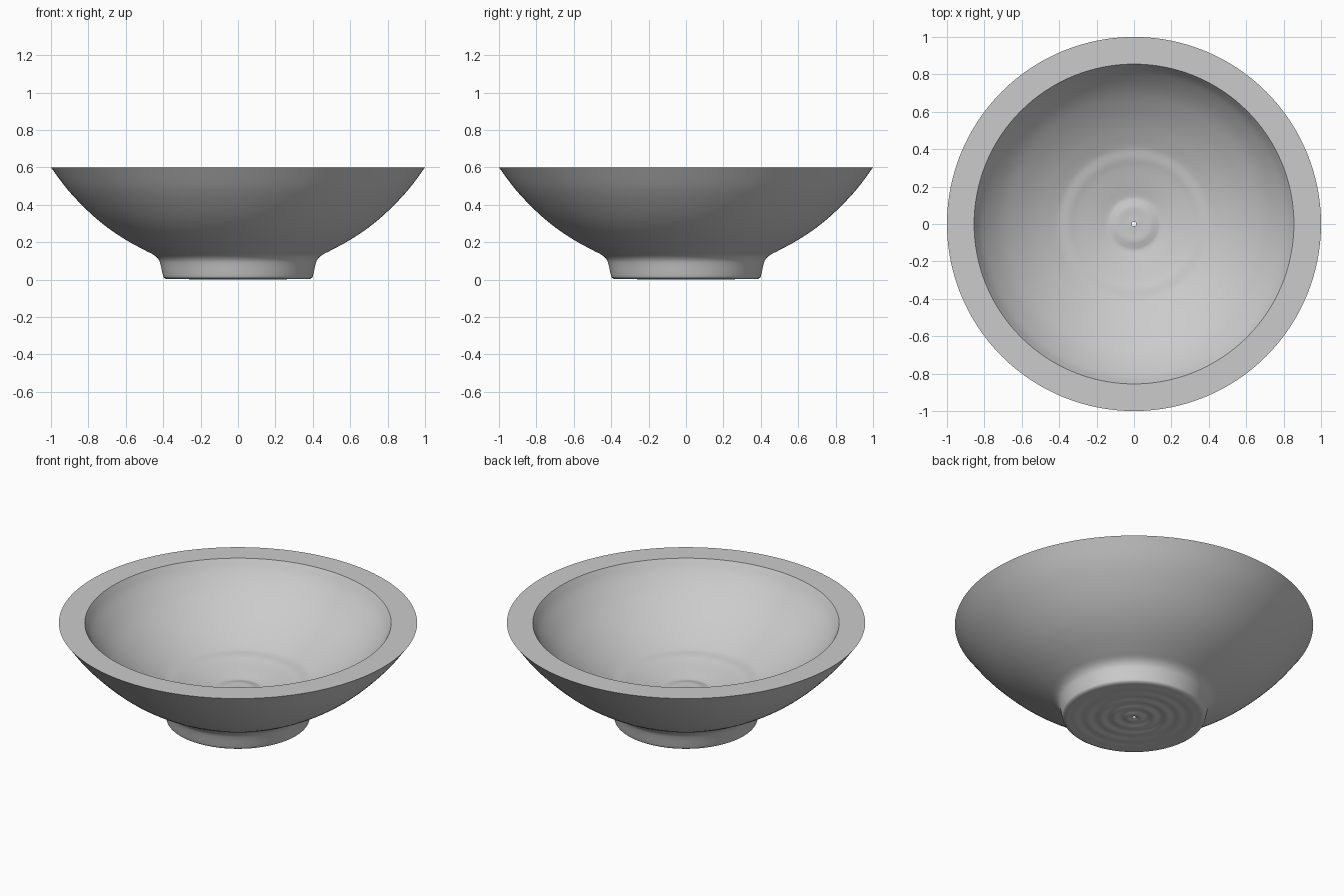
import bpy, bmesh, math
from mathutils import Vector

cube = bpy.data.objects.get("Cube")
if cube:
    bpy.data.objects.remove(cube, do_unlink=True)

SEGMENTS = 128
HOLE = 0.012


def smooth(points, steps=4):
    """Catmull-Rom curve through (radius, height) points."""
    p = [Vector(q) for q in points]
    p = [2 * p[0] - p[1]] + p + [2 * p[-1] - p[-2]]
    out = []
    for a, b, c, d in zip(p, p[1:], p[2:], p[3:]):
        for i in range(steps):
            t = i / steps
            out.append(0.5 * (2 * b + (c - a) * t + (2 * a - 5 * b + 4 * c - d) * t * t
                              + (3 * b - a - 3 * c + d) * t ** 3))
    return out + [p[-2]]


# Underside of the foot, with shallow turning rings
underside = []
for i in range(41):
    r = HOLE + (0.365 - HOLE) * i / 40
    fade = 1 - r / 0.365
    underside.append(Vector((r, 0.004 + 0.004 * fade ** 0.5 * math.cos(r * 85))))

# Rounded foot edge, flared foot and outer wall
outer = smooth([(0.385, 0.004), (0.397, 0.012), (0.403, 0.03), (0.414, 0.08), (0.425, 0.108),
                (0.45, 0.132), (0.5, 0.158), (0.6, 0.213), (0.7, 0.28), (0.8, 0.365),
                (0.91, 0.48), (1.0, 0.6)])

# Inner wall down to the crease, then the gently dished floor with a low boss
wall = smooth([(0.855, 0.6), (0.81, 0.53), (0.72, 0.435), (0.62, 0.36), (0.53, 0.305), (0.44, 0.26)])
floor = smooth([(0.44, 0.26), (0.4, 0.244), (0.35, 0.234), (0.3, 0.219), (0.2, 0.196),
                (0.145, 0.184), (0.12, 0.187), (0.09, 0.193), (0.05, 0.192), (HOLE, 0.193)])
profile = underside + outer + wall + floor[1:]

# Turn the closed profile around the vertical axis
bm = bmesh.new()
verts = [bm.verts.new((q.x, 0, q.y)) for q in profile]
edges = [bm.edges.new((a, b)) for a, b in zip(verts, verts[1:] + verts[:1])]
bmesh.ops.spin(bm, geom=verts + edges, cent=(0, 0, 0), axis=(0, 0, 1),
               angle=math.tau, steps=SEGMENTS, use_merge=True)
bmesh.ops.remove_doubles(bm, verts=bm.verts[:], dist=0.00005)
bmesh.ops.recalc_face_normals(bm, faces=bm.faces[:])
mesh = bpy.data.meshes.new("bowl")
bm.to_mesh(mesh)
bm.free()

bowl = bpy.data.objects.new("bowl", mesh)
bpy.context.collection.objects.link(bowl)

# Plain grey clay
grey = bpy.data.materials.new("plain grey")
grey.use_nodes = True
colour = (0.6, 0.6, 0.6, 1)
grey.diffuse_color = colour
grey.node_tree.nodes["Principled BSDF"].inputs["Base Color"].default_value = colour
mesh.materials.append(grey)

# Smooth surfaces, crisp rim
bpy.ops.object.select_all(action="DESELECT")
bowl.select_set(True)
bpy.context.view_layer.objects.active = bowl
bpy.ops.object.shade_smooth_by_angle(angle=math.radians(30))
